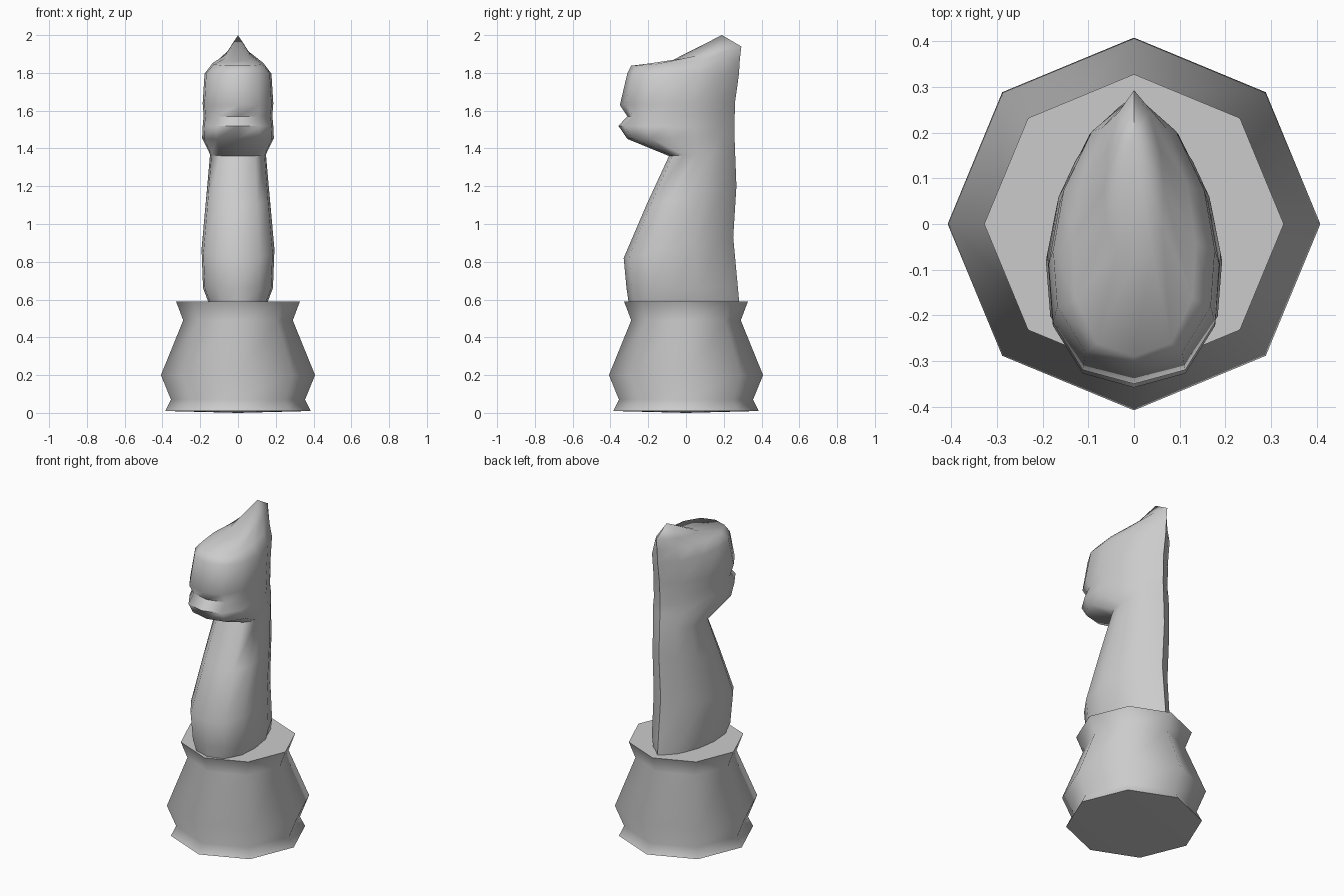
import bpy, bmesh, math

if "Cube" in bpy.data.objects:
    bpy.data.objects.remove(bpy.data.objects["Cube"])


def finish(name, bm, angle):
    """Turn a bmesh into a smooth-shaded object."""
    bmesh.ops.recalc_face_normals(bm, faces=bm.faces)
    mesh = bpy.data.meshes.new(name)
    bm.to_mesh(mesh)
    bm.free()
    ob = bpy.data.objects.new(name, mesh)
    bpy.context.collection.objects.link(ob)
    bpy.ops.object.select_all(action='DESELECT')
    ob.select_set(True)
    bpy.context.view_layer.objects.active = ob
    bpy.ops.object.shade_smooth_by_angle(angle=math.radians(angle))
    return ob


def skin(bm, rings, start, end):
    """Bridge closed rings of points, closing both ends with a fan."""
    loops = [[bm.verts.new(p) for p in ring] for ring in rings]
    n = len(loops[0])
    for a, b in zip(loops, loops[1:]):
        for i in range(n):
            j = (i + 1) % n
            bm.faces.new((a[i], a[j], b[j], b[i]))
    for point, loop in ((start, loops[0]), (end, loops[-1])):
        tip = bm.verts.new(point)
        for i in range(n):
            bm.faces.new((tip, loop[i], loop[(i + 1) % n]))


# Eight-sided turned pedestal: (radius, height)
profile = [(0.385, 0.01), (0.355, 0.07), (0.408, 0.2), (0.29, 0.49), (0.328, 0.59)]
bm = bmesh.new()
skin(bm,
     [[(r * math.cos(k * math.pi / 4), r * math.sin(k * math.pi / 4), z)
       for k in range(8)] for r, z in profile],
     (0, 0, 0), (0, 0, 0.59))
finish("pedestal", bm, 60)

# Teardrop cross-section: (position front to back, relative half width)
half = [(0.05, 0.6), (0.22, 0.95), (0.43, 1.0), (0.65, 0.87), (0.87, 0.52)]
section = [(0, 0)] + half + [(1, 0)] + [(t, -w) for t, w in reversed(half)]

# Neck and head stations: front y, front z, back y, back z, half width
stations = [
    (-0.30, 0.56, 0.285, 0.55, 0.145),
    (-0.315, 0.66, 0.275, 0.66, 0.185),
    (-0.33, 0.82, 0.25, 0.93, 0.193),
    (-0.21, 1.10, 0.267, 1.20, 0.168),
    (-0.09, 1.36, 0.26, 1.38, 0.148),
    (-0.31, 1.45, 0.257, 1.46, 0.19),
    (-0.358, 1.52, 0.257, 1.51, 0.187),
    (-0.31, 1.57, 0.258, 1.58, 0.182),
    (-0.35, 1.63, 0.26, 1.65, 0.187),
    (-0.31, 1.80, 0.28, 1.79, 0.177),
    (-0.29, 1.838, 0.285, 1.87, 0.135),
    (-0.08, 1.863, 0.293, 1.94, 0.065),
]


def ring(fy, fz, by, bz, w):
    return [(s * w, fy + (by - fy) * t, fz + (bz - fz) * t) for t, s in section]


# Horse neck and head rising to a pointed crest
bm = bmesh.new()
skin(bm, [ring(*s) for s in stations], (0, 0, 0.55), (0, 0.19, 2.0))
finish("horse_head", bm, 60)
